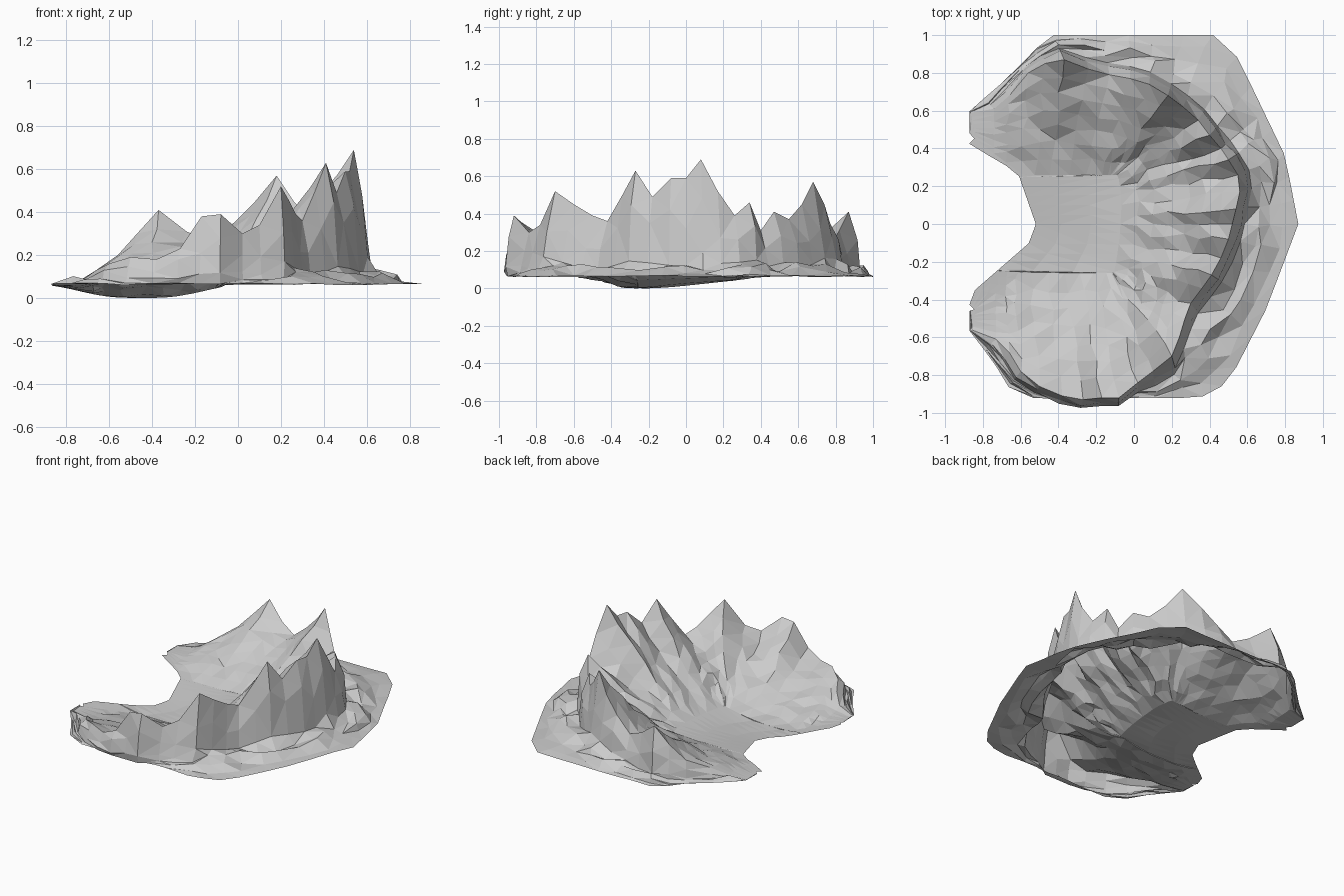
import bpy, bmesh, math, random
from mathutils import Vector
from mathutils.geometry import intersect_line_line_2d

random.seed(4)
if "Cube" in bpy.data.objects:
    bpy.data.objects.remove(bpy.data.objects["Cube"], do_unlink=True)

stone = bpy.data.materials.new("grey_stone")
stone.use_nodes = True
stone.diffuse_color = (0.6, 0.6, 0.6, 1)
stone.node_tree.nodes["Principled BSDF"].inputs["Base Color"].default_value = (0.6, 0.6, 0.6, 1)

GROUND = 0.065
# Crest line of the crescent range, front arm to back arm
CREST = [(-.87, -.46, .065), (-.86, -.56, .066), (-.73, -.61, .08), (-.66, -.68, .13),
         (-.6, -.78, .16), (-.5, -.86, .19), (-.38, -.91, .18), (-.27, -.93, .23),
         (-.17, -.92, .38), (-.08, -.92, .39), (.02, -.84, .3), (.1, -.78, .34),
         (.2, -.7, .52), (.24, -.6, .45), (.27, -.5, .39),
         (.3, -.42, .36), (.36, -.34, .5), (.41, -.27, .63), (.46, -.18, .49),
         (.5, -.08, .59), (.52, 0, .59), (.54, .08, .69), (.56, .17, .52), (.55, .26, .39),
         (.5, .34, .46), (.46, .4, .31), (.4, .47, .41), (.34, .55, .37), (.26, .62, .45),
         (.18, .68, .57), (.08, .74, .45), (-.02, .77, .35), (-.13, .79, .26),
         (-.24, .82, .31), (-.37, .87, .41), (-.47, .85, .3), (-.56, .8, .2),
         (-.66, .68, .13), (-.74, .61, .08), (-.86, .59, .066), (-.87, .48, .065)]
# Outer edge of the ground skirt
EDGE = [(-.87, -.4), (-.87, -.57), (-.75, -.72), (-.63, -.92), (.35, -.92), (.5, -.84),
        (.7, -.45), (.87, 0), (.8, .36), (.55, .88), (.42, 1), (-.45, 1), (-.66, .78),
        (-.87, .6), (-.87, .4)]


def jitter(amount):
    return random.uniform(-amount, amount)


def base(p):
    """Ground level, with a shallow hollow inside the crescent."""
    return GROUND * (1 - math.exp(-abs((p.x + .45) / .33) ** 3 - ((p.y + .25) / .5) ** 2))


def edge_point(p):
    """Where the ray from the middle through p meets the skirt edge."""
    far = p.normalized() * 3
    for a, b in zip(EDGE, EDGE[1:]):
        hit = intersect_line_line_2d(Vector((0, 0)), far, Vector(a), Vector(b))
        if hit:
            return hit
    return p.copy()


def notch_x(y):
    """The open side of the crescent, its front half cut wider."""
    knee, steep = (.3, 2.4) if y > 0 else (.1, 1.15)
    y = abs(y)
    return max(-.87, -.52 - .35 * min(y, knee) - steep * max(0, y - knee))


def rib(index):
    """One cross-section: skirt edge, rocks, cliff, crest, inner slope, floor."""
    x, y, z = CREST[index]
    near = [c[2] for c in CREST[max(0, index - 3):index + 4]]
    crest = Vector((x, y))
    rim = edge_point(crest)
    gap = (rim - crest).length
    reach = .045 if y < -.88 else min(.065, gap * .5)
    foot = crest + crest.normalized() * reach
    rise = z - GROUND
    mean_rise = min(rise * 2, sum(near) / len(near) - GROUND)
    rough = min(.014, rise * .15)
    points = [(rim, GROUND + jitter(.005))]
    # Loose rocks on the skirt
    for f, top in ((.75, .012), (.5, .06), (.25, .09)):
        p = foot.lerp(rim, f) + Vector((jitter(.02), jitter(.02))) * min(1, gap * 4)
        points.append((p, GROUND + random.uniform(0, top) * min(1, gap * 5)))
    # Steep outer cliff
    points.append((foot, GROUND + rise * random.uniform(.1, .25)))
    points.append((crest.lerp(foot, random.uniform(.5, .8)), GROUND + rise * random.uniform(.45, .7)))
    points.append((crest, z))
    # Long inner slope, its gullies fading towards the floor
    inner = Vector((-.15 + (.15 if x > 0 else .8) * x,
                    math.copysign(min(.26, abs(y) * .6) + .6 * max(0, -.55 - x), y)))
    for i in range(1, 8):
        t = i / 7
        wobble = 0 if t == 1 else rough
        p = crest.lerp(inner, t) + Vector((jitter(wobble), jitter(wobble)))
        height = rise + (mean_rise - rise) * t
        points.append((p, base(p) + height * (1 - t) ** 1.25 + jitter(wobble)))
    # Floor to the open side
    end_y = inner.y * .95
    end = Vector((min(notch_x(end_y), inner.x), end_y))
    for t in (.35, .7, 1):
        p = inner.lerp(end, t)
        points.append((p, base(p)))
    return [Vector((p.x, p.y, h)) for p, h in points]


# Loft the ribs into one faceted sheet
bm = bmesh.new()
rows = [[bm.verts.new(co) for co in rib(i)] for i in range(len(CREST))]
for a, b in zip(rows, rows[1:]):
    for i in range(len(a) - 1):
        bm.faces.new((a[i], b[i], b[i + 1], a[i + 1]))
bmesh.ops.remove_doubles(bm, verts=bm.verts, dist=.002)
bmesh.ops.triangulate(bm, faces=bm.faces)
bmesh.ops.recalc_face_normals(bm, faces=bm.faces)
if sum(f.normal.z * f.calc_area() for f in bm.faces) < 0:
    bmesh.ops.reverse_faces(bm, faces=bm.faces)
low = min(v.co.z for v in bm.verts)
for v in bm.verts:
    v.co.z -= low

mesh = bpy.data.meshes.new("mountain_range")
bm.to_mesh(mesh)
bm.free()
mesh.materials.append(stone)
bpy.context.collection.objects.link(bpy.data.objects.new("mountain_range", mesh))
